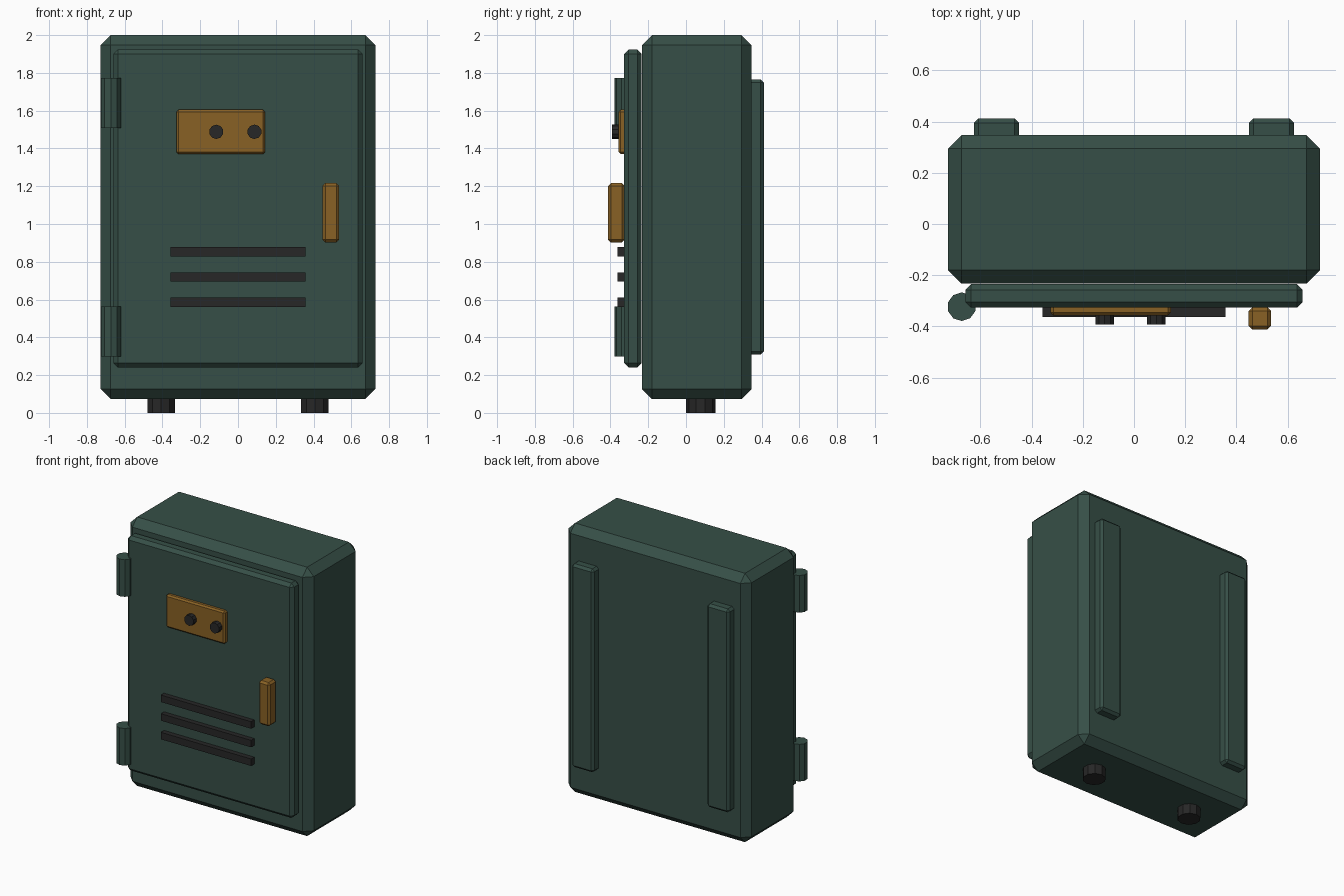
import bpy, bmesh, math
from mathutils import Matrix, Vector

if "Cube" in bpy.data.objects:
    bpy.data.objects.remove(bpy.data.objects["Cube"])


def material(name, rgb):
    m = bpy.data.materials.new(name)
    m.diffuse_color = (*rgb, 1)
    m.use_nodes = True
    m.node_tree.nodes["Principled BSDF"].inputs["Base Color"].default_value = m.diffuse_color
    return m


GREEN = material("dark green paint", (0.037, 0.078, 0.063))
BRASS = material("brass", (0.25, 0.12, 0.018))
BLACK = material("black rubber", (0.02, 0.02, 0.02))


def finish(bm, name, mat):
    me = bpy.data.meshes.new(name)
    bm.to_mesh(me)
    bm.free()
    me.materials.append(mat)
    ob = bpy.data.objects.new(name, me)
    bpy.context.collection.objects.link(ob)
    return ob


def box(name, x, y, z, mat, chamfer=0):
    bm = bmesh.new()
    size = [b - a for a, b in (x, y, z)]
    mid = [(a + b) / 2 for a, b in (x, y, z)]
    bmesh.ops.create_cube(bm, size=1,
                          matrix=Matrix.Translation(mid) @ Matrix.Diagonal((*size, 1)))
    if chamfer:
        bmesh.ops.bevel(bm, geom=bm.edges[:], offset=chamfer, segments=1,
                        affect='EDGES', profile=0.5)
    return finish(bm, name, mat)


def cylinder(name, start, end, r, mat, sides=10):
    a, b = Vector(start), Vector(end)
    rot = Matrix.Rotation(math.pi / 2, 4, 'X') if abs(b.y - a.y) > 0.001 else Matrix()
    # first corner lies on the local y axis
    rot = rot @ Matrix.Rotation(math.pi / 2, 4, 'Z')
    bm = bmesh.new()
    bmesh.ops.create_cone(bm, cap_ends=True, segments=sides, radius1=r, radius2=r,
                          depth=(b - a).length,
                          matrix=Matrix.Translation((a + b) / 2) @ rot @ Matrix.Rotation(-math.pi / 2, 4, 'Z'))
    return finish(bm, name, mat)


# cabinet and door
box("cabinet_body", (-0.727, 0.727), (-0.233, 0.347), (0.073, 2.0), GREEN, 0.053)
box("door", (-0.659, 0.659), (-0.327, -0.235), (0.24, 1.924), GREEN, 0.023)

# hinges
for label, z0 in (("lower", 0.298), ("upper", 1.508)):
    cylinder(label + "_hinge", (-0.673, -0.323, z0), (-0.673, -0.323, z0 + 0.266), 0.056, GREEN)

# control plate with two knobs
box("control_plate", (-0.326, 0.144), (-0.357, -0.31), (1.37, 1.605), BRASS, 0.011)
for label, x in (("left", -0.115), ("right", 0.087)):
    cylinder(label + "_knob", (x, -0.33, 1.488), (x, -0.392, 1.488), 0.038, BLACK)

# handle
box("door_handle", (0.448, 0.535), (-0.412, -0.325), (0.903, 1.216), BRASS, 0.014)

# vent slats
for i in range(3):
    z = 0.586 + 0.1335 * i
    box(f"vent_slat_{i + 1}", (-0.358, 0.358), (-0.363, -0.315), (z - 0.025, z + 0.025), BLACK)

# feet and rear mounting rails on both sides
for label, s in (("left", -1), ("right", 1)):
    cylinder(label + "_foot", (s * 0.407, 0.078, 0), (s * 0.407, 0.078, 0.1), 0.077, BLACK)
    box(label + "_mounting_rail", sorted((s * 0.449, s * 0.625)), (0.32, 0.412),
        (0.308, 1.766), GREEN, 0.017)
